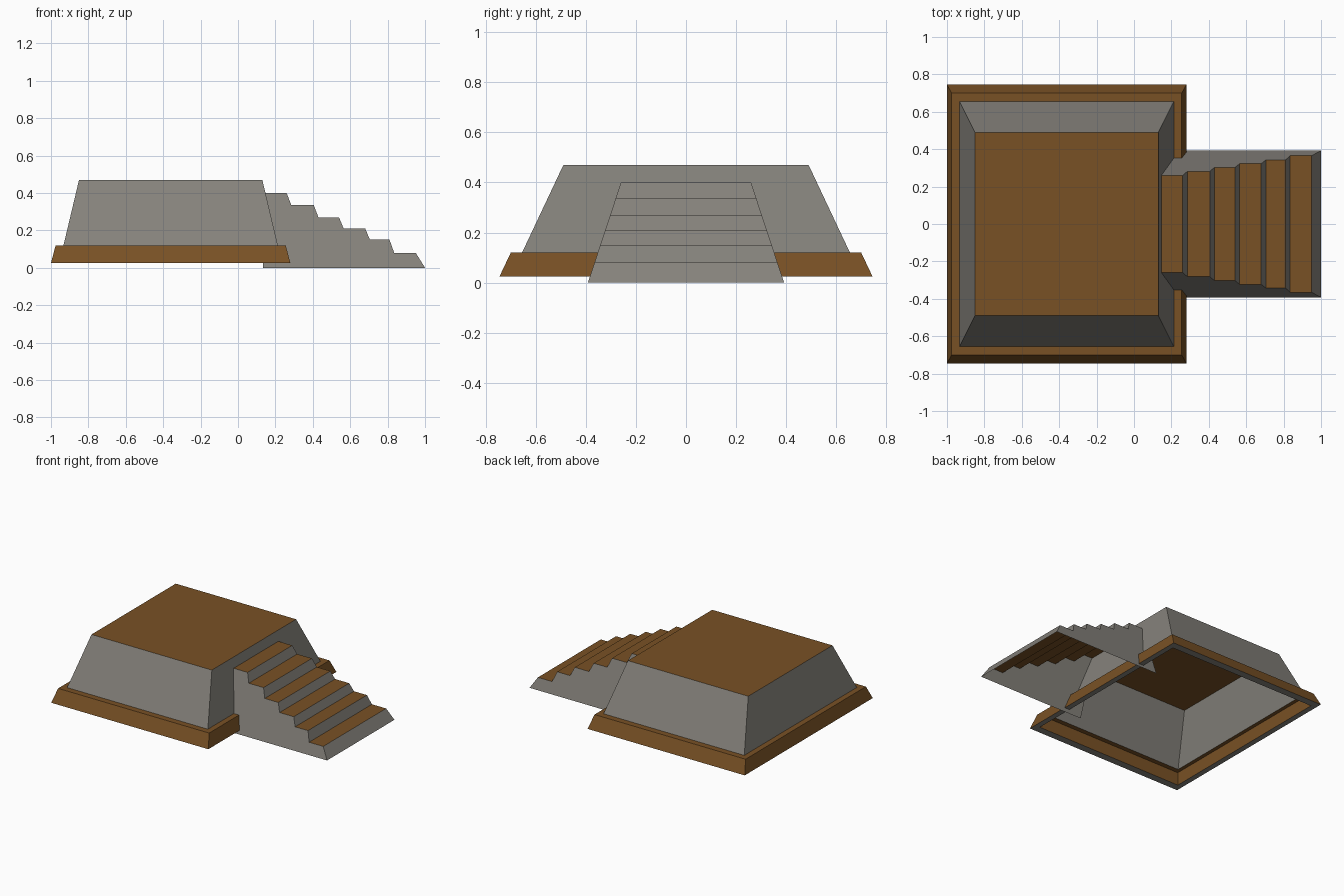
import bpy, bmesh

cube = bpy.data.objects.get("Cube")
if cube:
    bpy.data.objects.remove(cube, do_unlink=True)


def material(name, color):
    m = bpy.data.materials.new(name)
    m.use_nodes = True
    m.diffuse_color = (*color, 1)
    m.node_tree.nodes["Principled BSDF"].inputs["Base Color"].default_value = (*color, 1)
    return m


STONE, EARTH = 0, 1
MATERIALS = [material("grey stone", (0.235, 0.223, 0.199)),
             material("brown earth", (0.19, 0.082, 0.018))]


def finish(name, bm):
    mesh = bpy.data.meshes.new(name)
    bm.to_mesh(mesh)
    bm.free()
    for m in MATERIALS:
        mesh.materials.append(m)
    ob = bpy.data.objects.new(name, mesh)
    bpy.context.collection.objects.link(ob)
    return ob


def rectangle_loft(name, rings, colors, center_x, cap=None):
    """Join rectangles (half x, half y, z) from the top outward and down."""
    bm = bmesh.new()
    loops = [[bm.verts.new((center_x + sx * hx, sy * hy, z))
              for sx, sy in ((-1, -1), (1, -1), (1, 1), (-1, 1))]
             for hx, hy, z in rings]
    if cap is not None:
        bm.faces.new(loops[0]).material_index = cap
    for upper, lower, color in zip(loops, loops[1:], colors):
        for i in range(4):
            j = (i + 1) % 4
            face = bm.faces.new((lower[i], lower[j], upper[j], upper[i]))
            face.material_index = color
    return finish(name, bm)


CENTER_X = -0.36

# Sloped mound with an earth top, hollow below
rectangle_loft("mound", [(0.49, 0.49, 0.47), (0.573, 0.655, 0.12)],
               [STONE], CENTER_X, cap=EARTH)

# Rim around the foot: ledge, outer slope, underside, inner wall
rectangle_loft("base_rim",
               [(0.573, 0.655, 0.12), (0.615, 0.70, 0.12), (0.64, 0.745, 0.025),
                (0.60, 0.69, 0.025), (0.60, 0.69, 0.12)],
               [EARTH, EARTH, STONE, EARTH], CENTER_X)

# Staircase shell: side profile with sides leaning inward, open below and behind
treads = [(0.135, 0.26, 0.40), (0.285, 0.405, 0.335), (0.43, 0.54, 0.27),
          (0.565, 0.68, 0.21), (0.705, 0.81, 0.15), (0.835, 0.95, 0.08)]
profile = [(x, z) for back, front, z in treads for x in (back, front)] + [(1.0, 0.0)]

bm = bmesh.new()
front_side, back_side = [
    [bm.verts.new((x, side * (0.392 - 0.33 * z), z)) for x, z in profile + [(0.135, 0.0)]]
    for side in (-1, 1)]
bm.faces.new(front_side[::-1])
bm.faces.new(back_side)
for i in range(len(profile) - 1):
    face = bm.faces.new((front_side[i], front_side[i + 1], back_side[i + 1], back_side[i]))
    face.material_index = EARTH if i % 2 == 0 else STONE
finish("staircase", bm)
